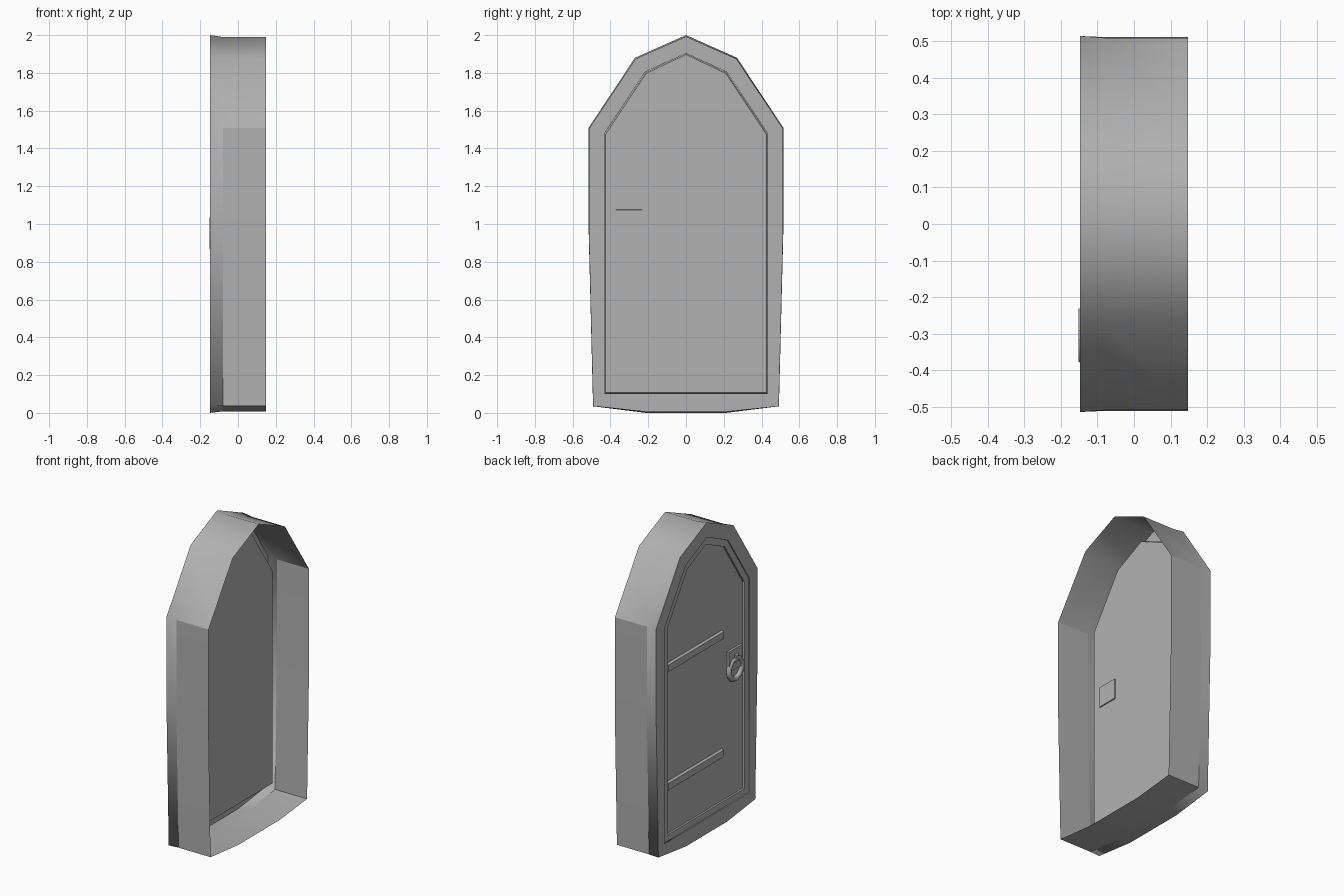
import bpy, bmesh, math

if "Cube" in bpy.data.objects:
    bpy.data.objects.remove(bpy.data.objects["Cube"])

# One mid grey for the whole model
grey = bpy.data.materials.new("mid_grey")
grey.diffuse_color = (.44, .44, .44, 1)
grey.use_nodes = True
grey.node_tree.nodes["Principled BSDF"].inputs["Base Color"].default_value = grey.diffuse_color

def mirrored(half):
    # half outline runs from the apex (y = 0) down the +y side
    return half + [(-y, z) for y, z in reversed(half) if y > 0]

def finish(name, bm):
    bmesh.ops.recalc_face_normals(bm, faces=bm.faces)
    me = bpy.data.meshes.new(name)
    bm.to_mesh(me)
    bm.free()
    me.materials.append(grey)
    ob = bpy.data.objects.new(name, me)
    bpy.context.collection.objects.link(ob)
    return ob

def loft(name, sections, cap_start=False, cap_end=False):
    # sections: list of (x, outline) with equal point counts
    bm = bmesh.new()
    loops = [[bm.verts.new((x, y, z)) for y, z in pts] for x, pts in sections]
    n = len(loops[0])
    for a, b in zip(loops, loops[1:]):
        for i in range(n):
            bm.faces.new((a[i], a[(i + 1) % n], b[(i + 1) % n], b[i]))
    if cap_start:
        bm.faces.new(loops[0])
    if cap_end:
        bm.faces.new(loops[-1])
    return finish(name, bm)

def box(name, x0, x1, y0, y1, z0, z1, taper=0.0, back_taper=0.0):
    # taper narrows the outer (x0) face, back_taper the inner (x1) face
    def rect(t):
        return [(y0 + t, z0 + t), (y1 - t, z0 + t), (y1 - t, z1 - t), (y0 + t, z1 - t)]
    mid = (x0 + x1) / 2
    return loft(name, [(x0, rect(taper)), (mid, rect(0)), (x1, rect(back_taper))], True, True)

# Outlines in the y-z plane
outer_front = mirrored([(0, 2.0), (.27, 1.88), (.515, 1.51), (.515, .95), (.492, .035), (.21, 0)])
outer_back = mirrored([(0, 1.99), (.265, 1.873), (.51, 1.507), (.512, .95), (.49, .037), (.21, .008)])
opening_frame = mirrored([(0, 1.905), (.215, 1.805), (.432, 1.48), (.432, .95), (.432, .1), (.21, .1)])
door_outline = mirrored([(0, 1.905), (.215, 1.803), (.432, 1.478), (.432, .1)])
door_back = mirrored([(0, 1.897), (.211, 1.797), (.425, 1.475), (.425, .107)])
panel_outline = mirrored([(0, 1.858), (.19, 1.77), (.39, 1.466), (.39, .14)])

# Deep open-backed frame with a flat front border
frame = loft("door_frame", [(.148, outer_back), (-.08, outer_back), (-.148, outer_front),
                            (-.148, opening_frame), (-.135, opening_frame)])

# Smooth arch and flared front band; crisp corners on the deep part of the walls
me = frame.data
for p in me.polygons:
    p.use_smooth = True
for e in me.edges:
    a, b = (me.vertices[i].co for i in e.vertices)
    along_loop = abs(a.x - b.x) < .001
    front = along_loop and a.x < -.13
    side_break = along_loop and abs(a.x + .08) < .001 and max(a.z, b.z) < 1.51
    corner = a.x + b.x > 0 and not along_loop and (abs(a.z - 1.507) < .01 or abs(a.z - .037) < .01)
    e.use_edge_sharp = front or side_break or corner

# Door with a raised border around a sunken panel
loft("door", [(-.054, door_back), (-.064, door_outline), (-.142, door_outline),
              (-.142, panel_outline), (-.130, panel_outline)], True, True)

# Hinge straps
for label, z in (("lower", .42), ("upper", 1.18)):
    box(label + "_hinge_strap", -.145, -.115, -.18, .39, z, z + .056, .006)

# Handle plate passing through the door
box("handle_plate", -.143, -.047, -.375, -.228, .94, 1.08, .004, .005)

# Knuckle that holds the ring
box("handle_knuckle", -.152, -.13, -.325, -.285, .985, 1.04, .008)

# Ring pull
bpy.ops.mesh.primitive_torus_add(major_segments=10, minor_segments=6, major_radius=.067,
                                 minor_radius=.018, location=(-.136, -.305, .945),
                                 rotation=(0, math.pi / 2, 0))
ring = bpy.context.object
ring.name = "ring_pull"
ring.data.materials.append(grey)
bpy.ops.object.shade_smooth()
